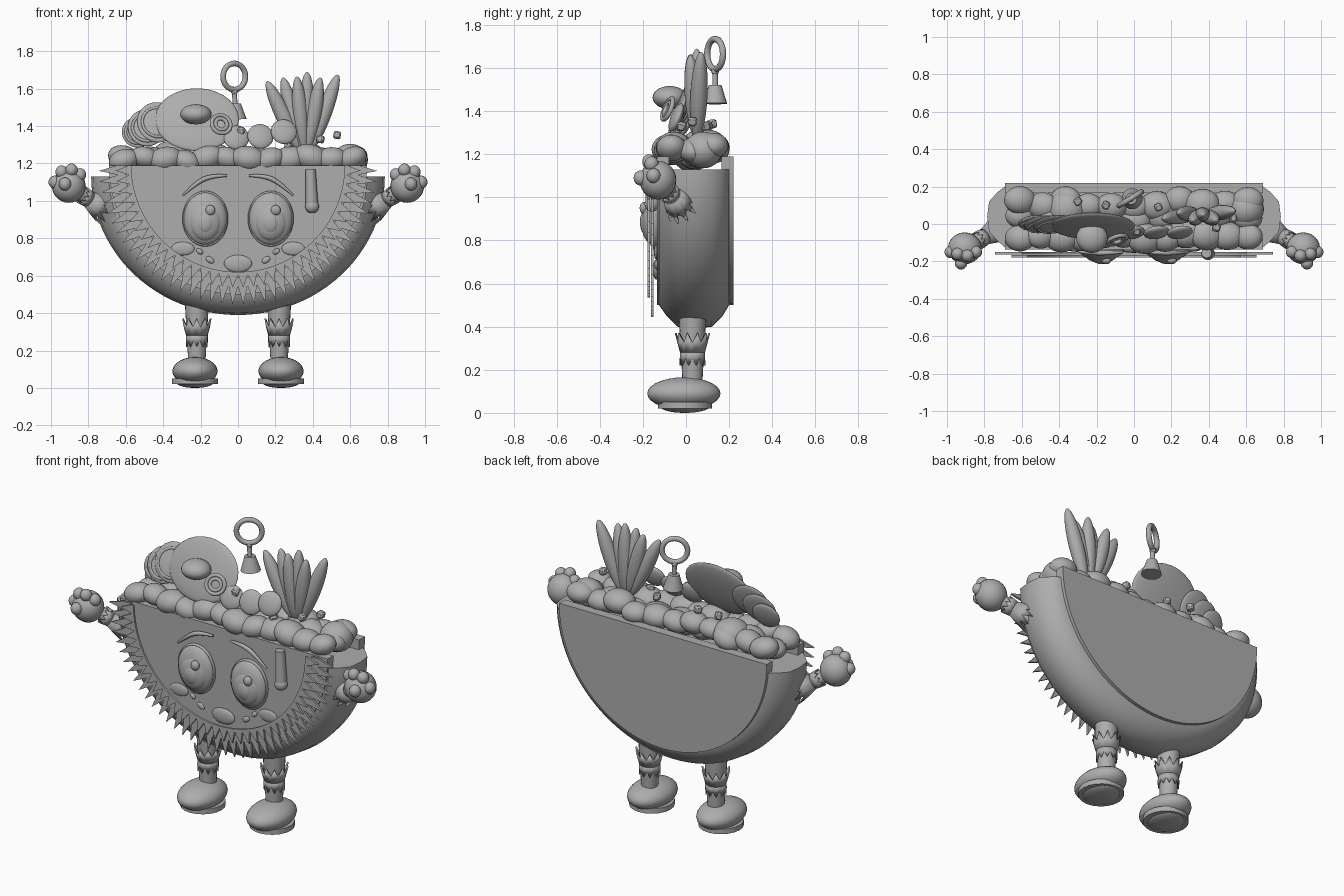
import bpy, bmesh, math, random
from mathutils import Vector, Euler

random.seed(4)
cube = bpy.data.objects.get("Cube")
if cube:
    bpy.data.objects.remove(cube, do_unlink=True)

grey = bpy.data.materials.new("plain_grey")
grey.use_nodes = True
tone = (0.42, 0.42, 0.42, 1)
grey.diffuse_color = tone
grey.node_tree.nodes["Principled BSDF"].inputs["Base Color"].default_value = tone


def finish(ob, name, angle=40):
    ob.name = name
    ob.data.materials.append(grey)
    bpy.ops.object.select_all(action="DESELECT")
    ob.select_set(True)
    bpy.context.view_layer.objects.active = ob
    bpy.ops.object.shade_smooth_by_angle(angle=math.radians(angle))
    return ob


def from_bmesh(bm, name, angle=40):
    bmesh.ops.recalc_face_normals(bm, faces=bm.faces)
    mesh = bpy.data.meshes.new(name)
    bm.to_mesh(mesh)
    bm.free()
    ob = bpy.data.objects.new(name, mesh)
    bpy.context.collection.objects.link(ob)
    return finish(ob, name, angle)


def ball(name, loc, size, rot=(0, 0, 0)):
    bpy.ops.mesh.primitive_uv_sphere_add(segments=24, ring_count=14, location=loc, rotation=rot)
    ob = bpy.context.object
    ob.scale = size
    return finish(ob, name)


def ring(name, loc, major, minor, rot):
    bpy.ops.mesh.primitive_torus_add(major_radius=major, minor_radius=minor, major_segments=32,
                                     minor_segments=10, location=loc, rotation=rot)
    return finish(bpy.context.object, name)


def rod(name, a, b, ra, rb):
    a, b = Vector(a), Vector(b)
    bpy.ops.mesh.primitive_cone_add(vertices=20, radius1=ra, radius2=rb, depth=(b - a).length,
                                    location=(a + b) / 2,
                                    rotation=(b - a).to_track_quat("Z", "Y").to_euler())
    return finish(bpy.context.object, name)


def half_solid(name, stations, top, steps=48):
    # lofted half discs, each station is (y, half width, drop)
    bm = bmesh.new()
    rows = []
    for y, rx, rz in stations:
        arc = [math.pi * i / steps for i in range(steps + 1)]
        rows.append([bm.verts.new((rx * math.cos(t), y, top - rz * math.sin(t))) for t in arc])
    for p, q in zip(rows, rows[1:]):
        for i in range(steps + 1):
            j = (i + 1) % (steps + 1)
            bm.faces.new((p[i], p[j], q[j], q[i]))
    bm.faces.new(rows[0])
    bm.faces.new(rows[-1])
    return from_bmesh(bm, name)


def tooth_band(name, inner, root, tip, count, y, top=1.19, thick=0.012):
    bm = bmesh.new()
    rows = []
    for i in range(2 * count + 1):
        t = math.pi * i / (2 * count)
        r = tip if i % 2 else root
        rows.append([bm.verts.new((k * math.cos(t), y, top - k * math.sin(t))) for k in (inner, r)])
    for p, q in zip(rows, rows[1:]):
        bm.faces.new((p[0], p[1], q[1], q[0]))
    front = bmesh.ops.extrude_face_region(bm, geom=bm.faces[:])
    moved = [v for v in front["geom"] if isinstance(v, bmesh.types.BMVert)]
    bmesh.ops.translate(bm, verts=moved, vec=(0, -thick, 0))
    return from_bmesh(bm, name, 20)


def crown(name, base, tip, r0, r1, count=10):
    # flared cuff with a zigzag edge
    base, tip = Vector(base), Vector(tip)
    turn = (tip - base).to_track_quat("Z", "Y")
    length = (tip - base).length
    bm = bmesh.new()
    low, high = [], []
    for i in range(2 * count):
        t = math.pi * i / count
        k = 1 if i % 2 else 0.5
        r = r0 + (r1 - r0) * k
        c, s = math.cos(t), math.sin(t)
        low.append(bm.verts.new(base + turn @ Vector((r0 * c, r0 * s, 0))))
        high.append(bm.verts.new(base + turn @ Vector((r * c, r * s, length * k))))
    for i in range(2 * count):
        j = (i + 1) % (2 * count)
        bm.faces.new((low[i], low[j], high[j], high[i]))
    ob = from_bmesh(bm, name, 20)
    ob.modifiers.new("thickness", "SOLIDIFY").thickness = 0.008
    return ob


def tube(name, points, radius, tapers):
    data = bpy.data.curves.new(name, "CURVE")
    data.dimensions = "3D"
    data.bevel_depth = radius
    data.bevel_resolution = 3
    data.use_fill_caps = True
    spline = data.splines.new("NURBS")
    spline.points.add(len(points) - 1)
    spline.use_endpoint_u = True
    spline.order_u = 3
    for p, co, k in zip(spline.points, points, tapers):
        p.co = (*co, 1)
        p.radius = k
    ob = bpy.data.objects.new(name, data)
    bpy.context.collection.objects.link(ob)
    data.materials.append(grey)
    return ob


# shell and its two flat sides
half_solid("shell", [(-0.125, .69, .63), (-0.09, .73, .68), (-0.04, .775, .73), (0.04, .785, .74),
                     (0.12, .775, .73), (0.17, .73, .68), (0.2, .69, .63)], 1.13)
half_solid("front_side", [(-0.135, .69, .69), (-0.08, .69, .69)], 1.19)
half_solid("back_side", [(0.165, .69, .69), (0.22, .69, .69)], 1.19)
tooth_band("outer_frill", .60, .645, .745, 40, -0.15)
tooth_band("inner_frill", .57, .585, .655, 36, -0.166)

# face
for s, side in ((-1, "right"), (1, "left")):
    x = 0.175 * s
    ball(side + "_eye", (x, -0.14, .905), (.118, .055, .142))
    ball(side + "_iris", (x, -0.16, .89), (.088, .048, .105))
    ball(side + "_pupil", (x, -0.172, .885), (.058, .042, .07))
    ball(side + "_eye_glint", (x + .027, -0.195, .95), (.026, .02, .028))
    rim = ring(side + "_eye_rim", (x, -0.142, .905), 1, .05, (math.pi / 2, 0, 0))
    rim.scale = (.117, .142, .2)
    tube(side + "_brow", [(.06 * s, -0.15, 1.135), (.14 * s, -0.155, 1.135),
                          (.22 * s, -0.155, 1.10), (.295 * s, -0.15, 1.03)], .013, (.5, 1, 1, .4))
    ball(side + "_cheek", (.295 * s, -0.137, .745), (.062, .012, .036))
    ball(side + "_freckle", (.15 * s, -0.137, .685), (.025, .01, .016), (0, -.6 * s, 0))
    ball(side + "_upper_freckle", (.205 * s, -0.137, .73), (.02, .01, .014), (0, -.6 * s, 0))
ball("mouth", (0, -0.138, .665), (.075, .016, .046))
rod("drip", (.395, -0.155, .97), (.388, -0.155, 1.17), .034, .027)
ball("drip_end", (.396, -0.158, .97), (.037, .034, .036))

# arms, hands, legs and shoes
for s, side in ((-1, "right"), (1, "left")):
    hand = Vector((.905 * s, -0.13, 1.08))
    shoulder = Vector((.68 * s, 0, .93))
    rod(side + "_arm", shoulder, hand, .05, .035)
    mid = hand.lerp(shoulder, .48)
    crown(side + "_cuff", mid, hand.lerp(shoulder, .88), .045, .082)
    crown(side + "_cuff_edge", mid, hand.lerp(shoulder, .3), .045, .052)
    ball(side + "_hand", hand, (.09, .085, .09))
    for dx, dy, dz in ((-.06, -.02, .06), (-.015, -.04, .085), (.038, -.03, .075),
                       (.075, -.02, .02), (.02, -.08, .01)):
        ball(side + "_finger", hand + Vector((dx * s, dy, dz)), (.033, .033, .035))

    x = .22 * s
    rod(side + "_leg", (x, .03, .14), (x, .03, .45), .046, .064)
    crown(side + "_sock", (x, .03, .28), (x, .03, .37), .058, .082)
    crown(side + "_sock_edge", (x, .03, .29), (x, .03, .22), .058, .06)
    ball(side + "_shoe", (x + .01 * s, -0.01, .09), (.121, .17, .075))
    sole = rod(side + "_sole", (x + .01 * s, -0.005, .02), (x + .01 * s, -0.005, .05), 1, 1)
    sole.scale = (.124, .125, 1)
    ball(side + "_sole_pad", (x + .01 * s, -0.005, .03), (.1, .115, .03))

# filling along the opening
for row, y, count, lift in (("front", -0.06, 12, 1.215), ("middle", .04, 9, 1.2), ("back", .11, 11, 1.225)):
    for i in range(count):
        x = -.61 + 1.22 * i / (count - 1)
        r = random.uniform(.07, .09)
        ball(row + "_filling", (x, y + random.uniform(-.02, .02), lift + random.uniform(-.01, .02)),
             (r * 1.1, r * .95, r * .8), (0, random.uniform(-.4, .4), 0))
ball("large_right_filling", (-.36, .08, 1.24), (.1, .1, .08))
ball("large_left_filling", (.6, .08, 1.22), (.095, .09, .085))

# slices
lean = -0.38
ball("large_slice", (-.22, -0.01, 1.435), (.225, .028, .18), (lean, 0, 0))
ball("slice_knob", (-.225, -0.075, 1.463), (.084, .08, .054))
for x, y, z, r in ((-.43, .0, 1.42, .11), (-.49, .0, 1.39, .1), (-.54, .01, 1.365, .082)):
    ball("side_slice", (x, y, z), (r, .02, r * 1.05), (lean, 0, .15))
    ring("side_slice_rim", (x, y - .012, z), r * .75, .008, (math.pi / 2 + lean, 0, .15))
for r in (.052, .032):
    ring("curl", (-.09, -0.085, 1.41), r, .011, (math.pi / 2 + lean, 0, .3))
for x, z in ((-.01, 1.34), (.12, 1.345), (.245, 1.37)):
    ball("small_slice", (x, -0.045, z), (.07, .025, .07), (lean, 0, .15))

# leafy tuft
for tip_x, tip_y, tip_z in ((.155, .03, 1.64), (.24, .06, 1.66), (.315, .02, 1.665),
                            (.37, .05, 1.69), (.44, .02, 1.66), (.535, .07, 1.675)):
    a = Vector((.36 + (tip_x - .36) * .15, .05, 1.27))
    b = Vector((tip_x, tip_y, tip_z))
    turn = (b - a).to_track_quat("Z", "Y").to_euler()
    ball("tuft_leaf", (a + b) / 2, (.04, .042, (b - a).length / 2), turn)

# hanging ring and bell
spin = Euler((math.pi / 2, 0, .55))
ring("hanging_ring", (-.02, .135, 1.665), .07, .015, spin)
rod("bell_stem", (-.015, .135, 1.51), (-.02, .135, 1.59), .013, .013)
rod("bell", (-.01, .135, 1.435), (-.015, .135, 1.52), .056, .03)
ball("bell_joint", (-.02, .135, 1.585), (.018, .018, .018))

# scattered crumbs
for x, y, z in ((.53, .03, 1.352), (.44, -.02, 1.33), (.015, -.04, 1.375), (.13, .09, 1.33),
                (-.15, .1, 1.33), (.27, -.05, 1.29), (-.3, .12, 1.34)):
    bpy.ops.mesh.primitive_cube_add(size=.04, location=(x, y, z), rotation=(.2, .1, x * 3))
    crumb = finish(bpy.context.object, "crumb")
    crumb.modifiers.new("rounding", "BEVEL").width = .008
